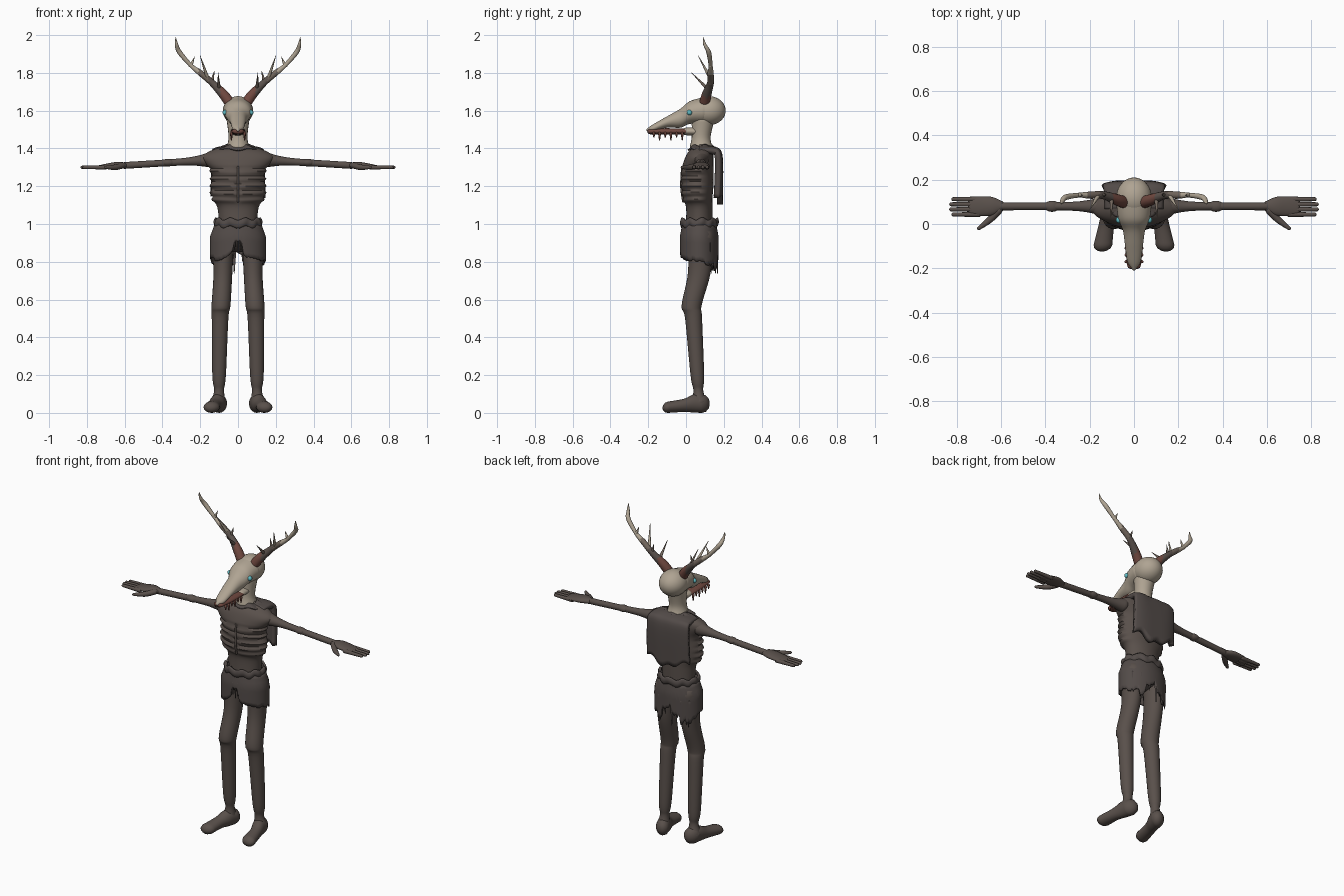
import bpy, bmesh, math, random
from mathutils import Vector

random.seed(4)
if "Cube" in bpy.data.objects:
    bpy.data.objects.remove(bpy.data.objects["Cube"])


def material(name, red, green, blue):
    mat = bpy.data.materials.new(name)
    mat.use_nodes = True
    colour = (red, green, blue, 1)
    mat.diffuse_color = colour
    mat.node_tree.nodes["Principled BSDF"].inputs["Base Color"].default_value = colour
    return mat


HIDE = material("dark hide", .1, .08, .07)
CLOTH = material("dark cloth", .085, .07, .065)
BONE = material("old bone", .43, .37, .29)
RUST = material("red brown", .16, .065, .05)
HORN = material("grey brown horn", .17, .135, .11)
EYE = material("pale teal", .12, .5, .55)
X, Y, Z = Vector((1, 0, 0)), Vector((0, 1, 0)), Vector((0, 0, 1))


def finish(bm, name, materials, mirror=False):
    bmesh.ops.recalc_face_normals(bm, faces=bm.faces)
    mesh = bpy.data.meshes.new(name)
    bm.to_mesh(mesh)
    bm.free()
    for mat in materials:
        mesh.materials.append(mat)
    obj = bpy.data.objects.new(name, mesh)
    bpy.context.collection.objects.link(obj)
    if mirror:
        modifier = obj.modifiers.new("other side", "MIRROR")
        modifier.use_mirror_merge = False
    bpy.context.view_layer.objects.active = obj
    bpy.ops.object.select_all(action="DESELECT")
    obj.select_set(True)
    bpy.ops.object.shade_smooth_by_angle(angle=math.radians(50))
    return obj


def spline(points, steps):
    """Catmull-Rom interpolation of rows of numbers."""
    last = len(points) - 1
    result = []
    for i in range(last):
        four = [points[max(0, min(last, i + offset))] for offset in (-1, 0, 1, 2)]
        for step in range(steps):
            t = step / steps
            result.append([q + t / 2 * (r - p + t * (2 * p - 5 * q + 4 * r - s
                                                     + t * (3 * q - p - 3 * r + s)))
                           for p, q, r, s in zip(*four)])
    return result + [list(points[last])]


def limb(name, rows, materials, across, along=None, sides=20, mirror=False, shape=None, rule=None):
    """Round-ended skin over rows of x, y, z and one or two radii."""
    rows = spline(rows, 6)
    stations = [(Vector(row[:3]), max(row[3], .001), max(row[-1], .001)) for row in rows]
    tangents = [(Vector(rows[min(i + 1, len(rows) - 1)][:3])
                 - Vector(rows[max(i - 1, 0)][:3])).normalized() for i in range(len(rows))]

    def dome(index, sign, angle):
        centre, wide, deep = stations[index]
        shift = tangents[index] * sign * min(wide, deep) * math.sin(angle)
        return centre + shift, wide * math.cos(angle), deep * math.cos(angle)

    angles = [math.radians(angle) for angle in (30, 60, 80)]
    head = [dome(0, -1, angle) for angle in reversed(angles)]
    tail = [dome(-1, 1, angle) for angle in angles]
    directions = [tangents[0]] * len(head) + tangents + [tangents[-1]] * len(tail)
    bm = bmesh.new()
    rings = []
    for (centre, wide, deep), direction in zip(head + stations + tail, directions):
        second = along or direction.cross(across).normalized()
        ring = []
        for j in range(sides):
            angle = math.tau * j / sides
            point = centre + across * wide * math.cos(angle) + second * deep * math.sin(angle)
            ring.append(bm.verts.new(shape(point) if shape else point))
        rings.append(ring)
    bm.faces.new(rings[0])
    bm.faces.new(rings[-1])
    for low, high in zip(rings, rings[1:]):
        for j in range(sides):
            bm.faces.new((low[j], low[j - 1], high[j - 1], high[j]))
    if rule:
        for face in bm.faces:
            face.material_index = rule(face.calc_center_median())
    return finish(bm, name, materials, mirror)


def ball(name, centre, size, mat, mirror=False):
    bm = bmesh.new()
    bmesh.ops.create_uvsphere(bm, u_segments=28, v_segments=18, radius=1)
    bmesh.ops.scale(bm, verts=bm.verts, vec=size)
    bmesh.ops.translate(bm, verts=bm.verts, vec=centre)
    return finish(bm, name, [mat], mirror)


def sheet(name, surface, columns, rows, thickness, closed=False):
    """Cloth over surface(u, v), with u and v from nought to one."""
    bm = bmesh.new()
    count = columns if closed else columns + 1
    grid = [[bm.verts.new(surface(i / columns, j / rows)) for j in range(rows + 1)]
            for i in range(count)]
    for i in range(columns):
        left, right = grid[i], grid[(i + 1) % count]
        for j in range(rows):
            bm.faces.new((left[j], right[j], right[j + 1], left[j + 1]))
    modifier = finish(bm, name, [CLOTH]).modifiers.new("thickness", "SOLIDIFY")
    modifier.thickness, modifier.offset = thickness, 0


# Torso: rib ridges and a breastbone groove on the front
def ribs(point):
    if not 1.11 < point.z < 1.3:
        return point
    front = max(0, min(1, (.11 - point.y) / .04))
    ridge = math.sin(math.tau * (point.z - 1.11) / .038 - abs(point.x) * 8)
    groove = math.exp(-(point.x / .012) ** 2)
    swell = 1 + front * (.055 * ridge - .08 * groove)
    return Vector((point.x * swell, .06 + (point.y - .06) * swell, point.z))


limb("torso", [(0, .07, 1, .1, .07), (0, .07, 1.09, .11, .07), (0, .06, 1.14, .14, .08),
               (0, .06, 1.2, .145, .085), (0, .06, 1.28, .145, .085), (0, .07, 1.35, .19, .075),
               (0, .08, 1.39, .14, .06), (0, .08, 1.41, .07, .02)],
     [HIDE], X, Y, sides=64, shape=ribs)
limb("breastbone", [(0, -.015, 1.12, .006), (0, -.025, 1.2, .006), (0, -.02, 1.3, .006)], [HIDE], X)

# Neck, skull, snout and jaw
limb("neck", [(0, .08, 1.41, .06), (0, .08, 1.46, .05), (0, .09, 1.55, .06)], [BONE], X, Y)
ball("skull", (0, .12, 1.6), (.08, .09, .077), BONE)
limb("snout", [(0, .09, 1.6, .08, .07), (0, .02, 1.59, .07, .06), (0, -.03, 1.56, .05, .05),
               (0, -.1, 1.54, .04, .03), (0, -.17, 1.51, .03, .02), (0, -.2, 1.5, .01, .01)],
     [BONE], X, Z, sides=32)
limb("jaw_hinge", [(0, .09, 1.49, .04, .025), (0, 0, 1.49, .04, .02)], [BONE], X, Z)
limb("jaw", [(0, 0, 1.49, .04, .015), (0, -.1, 1.49, .04, .017), (0, -.19, 1.49, .03, .015)],
     [RUST], X, Z)
for i in range(6):
    y = i * .03 - .17
    drop = .01 + .015 * (i % 2)
    limb("teeth", [(.035, y, 1.48, .008), (.035, y, 1.47 - drop, .003)], [RUST], X, Y, 8, mirror=True)
ball("eyes", (.068, .018, 1.59), (.014, .014, .014), EYE, mirror=True)


# Antlers: red brown root, dark stem, bone ends
def antler_colour(centre):
    return sum(centre.x > limit for limit in (.095, .155, .21))


limb("antlers", [(.05, .1, 1.65, .028), (.08, .11, 1.69, .026), (.14, .13, 1.75, .018),
                 (.2, .13, 1.8, .016), (.25, .13, 1.84, .011), (.31, .12, 1.91, .013),
                 (.325, .1, 1.95, .009), (.33, .09, 1.99, .001)],
     [RUST, HIDE, HORN, BONE], Y, sides=14, mirror=True, rule=antler_colour)
for root, tip, mat in (((.1, .12, 1.71), (.105, .03, 1.8), HORN),
                       ((.16, .13, 1.77), (.2, .065, 1.89), BONE),
                       ((.14, .13, 1.75), (.125, .135, 1.81), HORN),
                       ((.25, .13, 1.84), (.23, .13, 1.885), BONE)):
    limb("antler_prongs", [(*root, .011), (*tip, .001)], [mat], X, sides=10, mirror=True)

# Arms and hands
limb("arms", [(.15, .08, 1.34, .04), (.28, .08, 1.33, .02), (.6, .08, 1.31, .018)],
     [HIDE], Y, Z, mirror=True)
ball("elbows", (.37, .08, 1.325), (.035, .025, .02), HIDE, mirror=True)
limb("palms", [(.6, .08, 1.31, .025, .016), (.65, .08, 1.31, .044, .018), (.74, .08, 1.3, .042, .01)],
     [HIDE], Y, Z, mirror=True)
for i in range(4):
    y = .043 + i * .023
    limb("fingers", [(.7, y, 1.3, .012), (.83 - .01 * abs(i - 1.5), y, 1.3, .009)],
         [HIDE], Y, Z, 10, mirror=True)
limb("thumbs", [(.61, .06, 1.31, .016), (.65, .02, 1.3, .015), (.7, -.02, 1.3, .008)],
     [HIDE], Z, sides=12, mirror=True)

# Legs and feet
limb("legs", [(.08, .08, .93, .06, .07), (.08, .07, .74, .05, .06), (.09, .03, .57, .05, .053),
              (.095, .04, .5, .044, .045), (.1, .06, .2, .036, .036), (.1, .065, .12, .026, .026),
              (.105, .07, .06, .04, .04)], [HIDE], X, Y, sides=24, mirror=True)
limb("feet", [(.1, .085, .05, .042, .05), (.11, .04, .05, .04, .048),
              (.125, -.01, .04, .036, .035), (.14, -.095, .03, .042, .03)],
     [HIDE], X, Z, mirror=True)

# Torn shorts: hem high at the crotch, ragged behind
COLUMNS = 96
noise = [random.random() for _ in range(COLUMNS)]


def shorts(u, v):
    across, back = math.cos(math.tau * u), math.sin(math.tau * u)
    column = round(u * COLUMNS)
    middle = math.exp(-(across / .3) ** 2)
    hem = .8 + .06 * middle + .025 * noise[column // 3]
    hem -= max(0, back) * .08 * noise[column] * (1 - middle / 2)
    if back < 0 and abs(across) < .17:
        hem = .9 + .03 * noise[column]
    fall = (1 - hem) * v
    spread = min(1, fall / .07)
    return (.118 + .026 * spread) * across, .07 + (.085 + .013 * spread) * back, 1 - fall


def waistband(u, v):
    angle = math.tau * u
    grow = 1 + .025 * math.sin(13 * angle) + .07 * math.sin(math.pi * v)
    return (.114 * grow * math.cos(angle), .07 + .09 * grow * math.sin(angle),
            .985 + .04 * v + .007 * math.sin(9 * angle))


sheet("torn_shorts", shorts, COLUMNS, 8, .01, closed=True)
sheet("waistband", waistband, 72, 5, .012, closed=True)
ball("hips", (0, .07, .94), (.13, .09, .09), CLOTH)
for x in (-.018, 0, .016):
    bottom = .85 + abs(x)
    limb("crotch_strip", [(x, -.025, .94, .006), (x, -.025, bottom, .003)], [CLOTH], X, Y, 8)
for i in range(6):
    x = i * .045 - .11
    y = .07 + .098 * math.sqrt(1 - (x / .144) ** 2)
    bottom = .74 + .06 * (i % 2)
    limb("rag_strip", [(x, y, .9, .014, .004), (x, y, bottom, .002, .002)], [CLOTH], X, Y, 8)

# Short cape hanging from the shoulders, and a ragged collar
DROP = spline([(.07, 1.4), (.15, 1.395), (.18, 1.35), (.18, 1.13)], 6)


def cape(u, v):
    y, z = DROP[round(v * (len(DROP) - 1))]
    x = 2 * u - 1
    curl = .02 * x ** 4
    hem = .02 * math.sin(7 * u + 1) + .012 * math.sin(17 * u)
    return x * (.125 + .015 * v), y - curl * v, z + hem * v ** 3 - curl * (1 - v)


def collar(u, v):
    angle = math.tau * u
    grow = 1 + .06 * math.sin(7 * angle) * v
    return ((.06 + .05 * v) * grow * math.cos(angle), .085 + (.05 + .02 * v) * grow * math.sin(angle),
            1.415 - .02 * v + .005 * math.sin(5 * angle))


sheet("cape", cape, 24, len(DROP) - 1, .03)
sheet("collar", collar, 60, 4, .008, closed=True)
